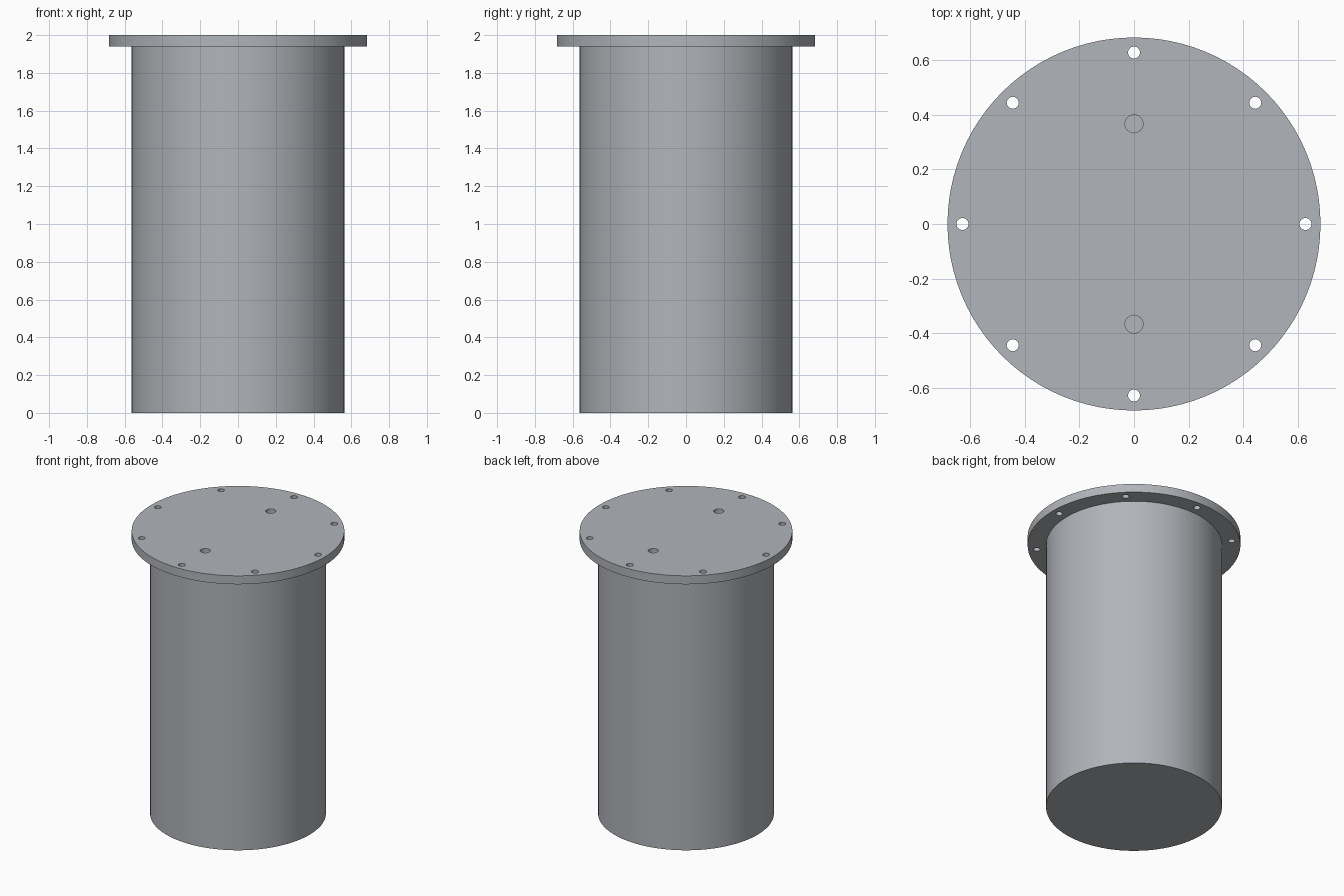
import bpy, bmesh, math

if "Cube" in bpy.data.objects:
    bpy.data.objects.remove(bpy.data.objects["Cube"])

BODY_R, WALL, FLOOR = 0.565, 0.03, 0.04
LID_R, LID_Z, TOP = 0.683, 1.94, 2.0
SEGMENTS = 96

steel = bpy.data.materials.new("steel grey")
steel.diffuse_color = (0.44, 0.46, 0.49, 1)
steel.use_nodes = True
steel.node_tree.nodes["Principled BSDF"].inputs["Base Color"].default_value = steel.diffuse_color


def smooth(obj):
    bpy.ops.object.select_all(action='DESELECT')
    obj.select_set(True)
    bpy.context.view_layer.objects.active = obj
    bpy.ops.object.shade_smooth_by_angle(angle=math.radians(30))


def lathe(name, profile):
    """Revolve a closed (radius, z) profile about the z axis."""
    bm = bmesh.new()
    verts = [bm.verts.new((r, 0, z)) for r, z in profile]
    edges = [bm.edges.new(pair) for pair in zip(verts, verts[1:])]
    bmesh.ops.spin(bm, geom=verts + edges, cent=(0, 0, 0), axis=(0, 0, 1),
                   angle=math.tau, steps=SEGMENTS, use_merge=True)
    bmesh.ops.remove_doubles(bm, verts=bm.verts, dist=1e-5)
    bmesh.ops.recalc_face_normals(bm, faces=bm.faces)
    mesh = bpy.data.meshes.new(name)
    bm.to_mesh(mesh)
    bm.free()
    obj = bpy.data.objects.new(name, mesh)
    bpy.context.collection.objects.link(obj)
    mesh.materials.append(steel)
    return obj


def drill(target, x, y, radius):
    """Cut a vertical round hole through the target."""
    bpy.ops.mesh.primitive_cylinder_add(vertices=32, radius=radius, depth=0.2,
                                        location=(x, y, (LID_Z + TOP) / 2))
    cutter = bpy.context.object
    cutter.hide_render = True
    mod = target.modifiers.new("hole", 'BOOLEAN')
    mod.operation, mod.solver, mod.object = 'DIFFERENCE', 'EXACT', cutter
    bpy.context.view_layer.objects.active = target
    bpy.ops.object.modifier_apply(modifier=mod.name)
    bpy.data.objects.remove(cutter)


# Hollow cylindrical tank with a closed floor
inner = BODY_R - WALL
tank = lathe("tank_body", [(0, 0), (BODY_R, 0), (BODY_R, LID_Z),
                           (inner, LID_Z), (inner, FLOOR), (0, FLOOR)])
smooth(tank)

# Overhanging flanged lid
lid = lathe("flange_lid", [(0, LID_Z), (LID_R, LID_Z), (LID_R, TOP), (0, TOP)])
# Merge the radial triangles of the flat discs into single faces
bm = bmesh.new()
bm.from_mesh(lid.data)
bmesh.ops.dissolve_limit(bm, angle_limit=0.01, verts=bm.verts, edges=bm.edges)
bm.to_mesh(lid.data)
bm.free()

# Ring of eight bolt holes
for i in range(8):
    a = i * math.tau / 8
    drill(lid, 0.628 * math.cos(a), 0.628 * math.sin(a), 0.022)

# Two larger ports into the tank
for side in (-1, 1):
    drill(lid, 0, side * 0.367, 0.033)
smooth(lid)
